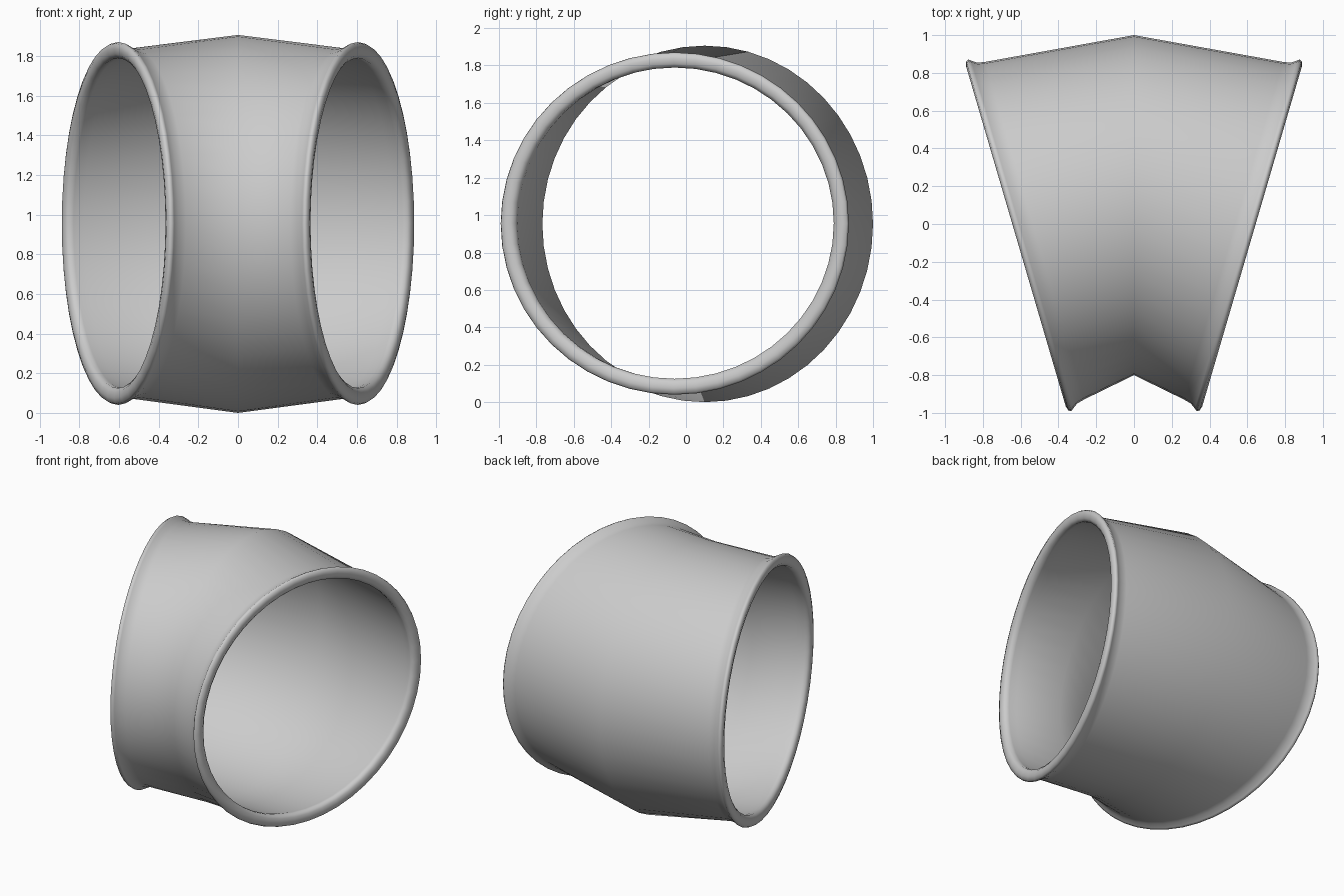
import bpy, bmesh, math
from mathutils import Vector

if "Cube" in bpy.data.objects:
    bpy.data.objects.remove(bpy.data.objects["Cube"])

SEG = 48
TILT = math.atan2(0.545, 1.86)   # tilt of each opening


def ring(bm, x, y, z, r_side, r_up, tilt):
    """Elliptical loop of vertices in an upright plane turned by tilt."""
    u = Vector((math.sin(tilt), math.cos(tilt), 0)) * r_side
    up = Vector((0, 0, r_up))
    c = Vector((x, y, z))
    angles = [2 * math.pi * i / SEG for i in range(SEG)]
    return [bm.verts.new(c + u * math.cos(a) + up * math.sin(a)) for a in angles]


# right half of the wall section, outside bend -> rim -> inside bend
# (centre x, centre y, centre z, side radius, upright radius)
half = [
    (0.525, -0.035, 0.955, 0.931, 0.885),   # neck
    (0.565, -0.048, 0.955, 0.940, 0.893),   # flare
    (0.592, -0.056, 0.955, 0.960, 0.909),
    (0.604, -0.060, 0.955, 0.970, 0.915),   # rim crest
    (0.618, -0.064, 0.955, 0.962, 0.908),
    (0.625, -0.066, 0.956, 0.937, 0.882),   # rim face
    (0.621, -0.065, 0.957, 0.908, 0.853),
    (0.606, -0.061, 0.957, 0.887, 0.832),   # inner lip
    (0.580, -0.052, 0.957, 0.886, 0.834),
    (0.525, -0.035, 0.955, 0.894, 0.848),   # inner neck
]
outer_bend = (0, 0.1, 0.953, 0.90, 0.953)
inner_bend = (0, 0.1, 0.953, 0.868, 0.920)

# elbow: one closed shell swept through both halves
bm = bmesh.new()
rings = [ring(bm, *outer_bend, 0)]
rings += [ring(bm, *p, TILT) for p in half]
rings += [ring(bm, *inner_bend, 0)]
rings += [ring(bm, -p[0], *p[1:], -TILT) for p in reversed(half)]
for k, a in enumerate(rings):
    b = rings[(k + 1) % len(rings)]
    for i in range(SEG):
        j = (i + 1) % SEG
        bm.faces.new((a[i], a[j], b[j], b[i]))
bmesh.ops.recalc_face_normals(bm, faces=bm.faces[:])

mesh = bpy.data.meshes.new("pipe_elbow")
bm.to_mesh(mesh)
bm.free()
mesh.shade_smooth()

grey = bpy.data.materials.new("grey")
grey.diffuse_color = (0.6, 0.6, 0.6, 1)
grey.use_nodes = True
grey.node_tree.nodes["Principled BSDF"].inputs["Base Color"].default_value = grey.diffuse_color
mesh.materials.append(grey)
bpy.context.collection.objects.link(bpy.data.objects.new("pipe_elbow", mesh))
